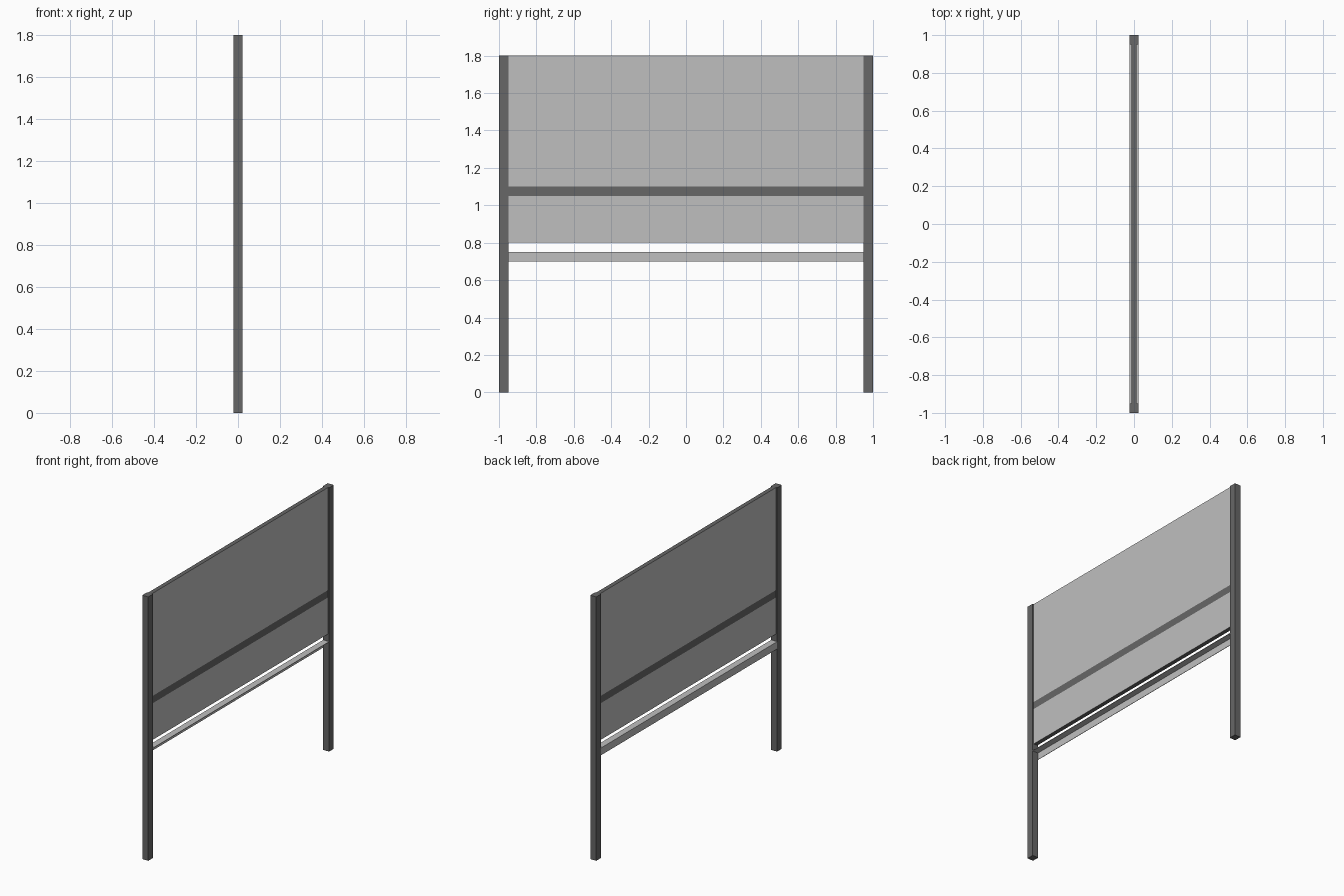
import bpy, bmesh

if "Cube" in bpy.data.objects:
    bpy.data.objects.remove(bpy.data.objects["Cube"])


def material(name, v):
    m = bpy.data.materials.new(name)
    m.diffuse_color = (v, v, v, 1)
    m.use_nodes = True
    m.node_tree.nodes["Principled BSDF"].inputs["Base Color"].default_value = m.diffuse_color
    return m


dark = material("dark_grey", 0.135)
light = material("light_grey", 0.52)


def add_object(name, bm, mats):
    bmesh.ops.recalc_face_normals(bm, faces=bm.faces)
    me = bpy.data.meshes.new(name)
    bm.to_mesh(me)
    bm.free()
    for m in mats:
        me.materials.append(m)
    ob = bpy.data.objects.new(name, me)
    bpy.context.collection.objects.link(ob)
    return ob


def extrude_profile(pts, y0, y1):
    """Closed x/z outline extruded along y."""
    bm = bmesh.new()
    f = bm.faces.new([bm.verts.new((x, y0, z)) for x, z in pts])
    new = bmesh.ops.extrude_face_region(bm, geom=[f])["geom"]
    verts = [v for v in new if isinstance(v, bmesh.types.BMVert)]
    bmesh.ops.translate(bm, verts=verts, vec=(0, y1 - y0, 0))
    return bm


def rect(hx, z0, z1):
    return [(-hx, z0), (hx, z0), (hx, z1), (-hx, z1)]


HALF = 0.0225   # half depth of the posts
INNER = 0.95    # inner face of the posts

# Two full-height posts
for side, y0 in (("left", -1.0), ("right", INNER)):
    add_object(side + "_post", extrude_profile(rect(HALF, 0, 1.8), y0, y0 + 0.05), [dark])

# Board: light faces with dark edges and a dark stripe cut across both sides
bm = extrude_profile(rect(0.0145, 0.8, 1.8), -INNER, INNER)
for z in (1.05, 1.10):
    bmesh.ops.bisect_plane(bm, geom=bm.verts[:] + bm.edges[:] + bm.faces[:],
                           plane_co=(0, 0, z), plane_no=(0, 0, 1))
bmesh.ops.recalc_face_normals(bm, faces=bm.faces)
for f in bm.faces:
    in_stripe = 1.05 < f.calc_center_median().z < 1.10
    f.material_index = 1 if abs(f.normal.x) > 0.5 and not in_stripe else 0
add_object("board", bm, [dark, light])

# Lower rail: angle section, flat on top with a lip hanging at the back
t = 0.003
angle = [(-HALF, 0.70), (-HALF + t, 0.70), (-HALF + t, 0.75 - t),
         (HALF, 0.75 - t), (HALF, 0.75), (-HALF, 0.75)]
add_object("lower_rail", extrude_profile(angle, -INNER, INNER), [light])
